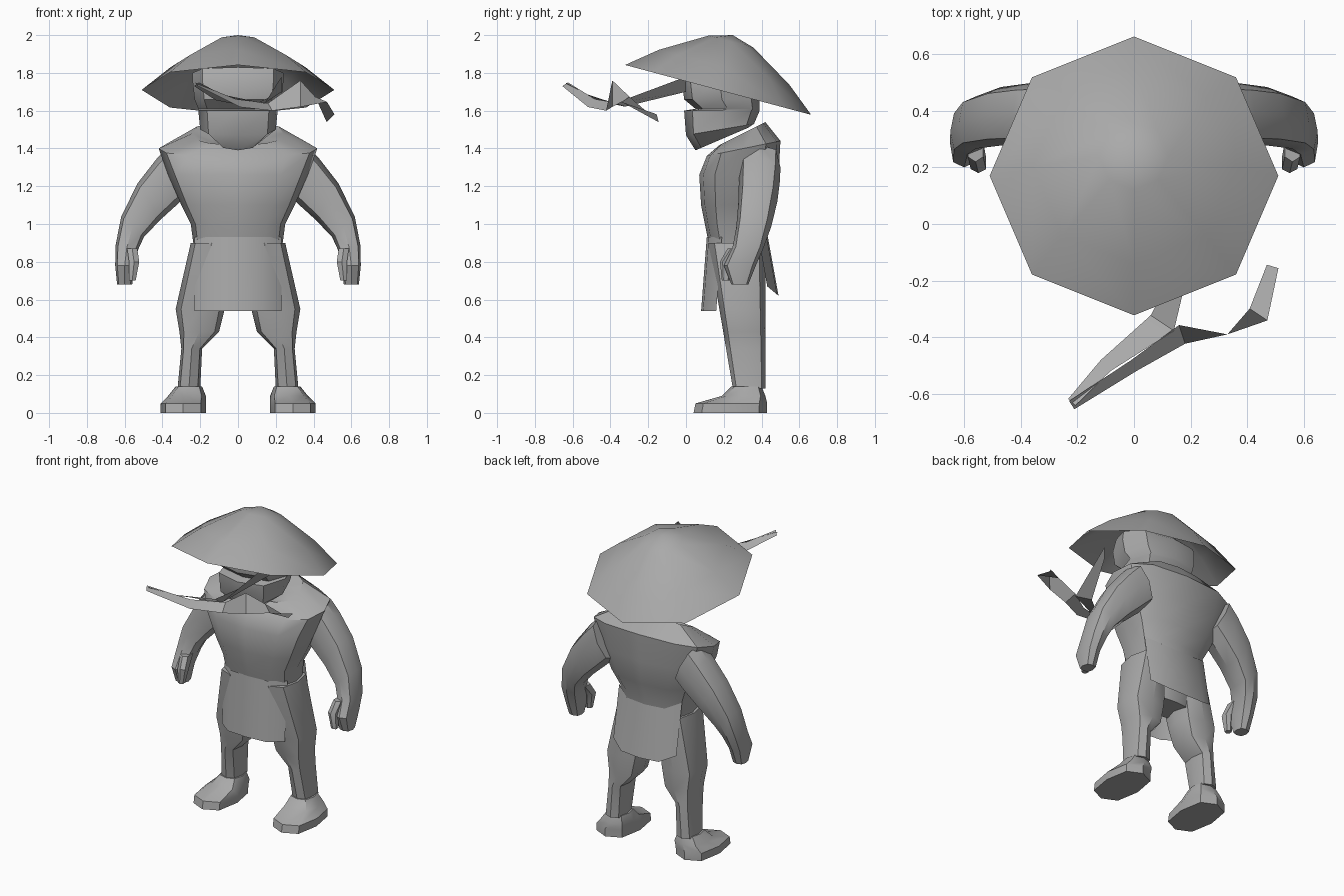
import bpy, bmesh, math
from mathutils import Matrix, Vector

cube = bpy.data.objects.get("Cube")
if cube:
    bpy.data.objects.remove(cube, do_unlink=True)

grey = bpy.data.materials.new("clay_grey")
grey.use_nodes = True
grey.diffuse_color = (.4, .4, .4, 1)
grey.node_tree.nodes["Principled BSDF"].inputs["Base Color"].default_value = grey.diffuse_color


def finish(name, bm):
    bmesh.ops.recalc_face_normals(bm, faces=bm.faces)
    mesh = bpy.data.meshes.new(name)
    bm.to_mesh(mesh)
    bm.free()
    mesh.materials.append(grey)
    obj = bpy.data.objects.new(name, mesh)
    bpy.context.collection.objects.link(obj)
    bpy.ops.object.select_all(action='DESELECT')
    obj.select_set(True)
    bpy.context.view_layer.objects.active = obj
    bpy.ops.object.shade_smooth_by_angle(angle=math.radians(35))


def bridge(bm, rows, closed):
    count = len(rows[0])
    for lower, upper in zip(rows, rows[1:]):
        for i in range(count if closed else count - 1):
            j = (i + 1) % count
            bm.faces.new((lower[i], lower[j], upper[j], upper[i]))


def sheet(name, lines):
    bm = bmesh.new()
    bridge(bm, [[bm.verts.new(point) for point in line] for line in lines], False)
    finish(name, bm)


def squared(value):
    return math.copysign(abs(value) ** .72, value)


def ring(z, half, front, back, x=0, rise=0, lean=0, sides=8):
    """Rounded cross-section; rise tips it up at the back, lean tips it up at the side."""
    points = []
    for i in range(sides):
        turn = math.tau * i / sides
        across, along = squared(math.sin(turn)), -squared(math.cos(turn))
        points.append(Vector((x + half * across,
                              (front + back) / 2 + along * (back - front) / 2,
                              z + rise * along + lean * half * across)))
    return points


def loft(name, rings):
    bm = bmesh.new()
    rows = [[bm.verts.new(point) for point in loop] for loop in rings]
    bridge(bm, rows, True)
    bm.faces.new(rows[0])
    bm.faces.new(rows[-1])
    finish(name, bm)


def pair(name, rings):
    for label, side in (("left", 1), ("right", -1)):
        loft(label + "_" + name, [[Vector((p.x * side, p.y, p.z)) for p in loop] for loop in rings])


def flap(name, top, bottom, y_top, y_bottom, wrap, lift):
    """Hanging cloth whose side edges curl round the hips."""
    lines = []
    for t in (0, .5, 1):
        y = y_top + (y_bottom - y_top) * t
        z = top + (bottom - top) * t
        lines.append([(.23 * s, y + wrap * s ** 4, z + lift * s ** 4) for s in (-1, -.6, 0, .6, 1)])
    sheet(name, lines)


def ribbon(name, path):
    """Path of (point, half width, twist in degrees)."""
    points = [Vector(point) for point, half, twist in path]
    lines = []
    for i, (point, half, twist) in enumerate(path):
        heading = points[min(i + 1, len(points) - 1)] - points[max(i - 1, 0)]
        flat = Vector((-heading.y, heading.x, 0)).normalized()
        angle = math.radians(twist)
        offset = half * (flat * math.cos(angle) + Vector((0, 0, math.sin(angle))))
        lines.append((points[i] - offset, points[i] + offset))
    sheet(name, lines)


# Wide straw hat: tilted eight-sided dome, open below
bm = bmesh.new()
rows = []
for share in (1, .7, .24):
    rows.append([bm.verts.new((.51 * share * math.sin(math.tau * i / 8),
                               .51 * share * math.cos(math.tau * i / 8),
                               .3 * (1 - share ** 1.5))) for i in range(8)])
bridge(bm, rows, True)
tip = bm.verts.new((0, 0, .3))
for i in range(8):
    bm.faces.new((rows[-1][i], rows[-1][(i + 1) % 8], tip))
bm.transform(Matrix.Translation((0, .17, 1.71)) @ Matrix.Rotation(math.radians(-15), 4, 'X'))
finish("hat", bm)

# Head with jutting jaw mask, eye notch and brow band
loft("head", [
    ring(z=1.45, half=.1, front=.05, back=.33, rise=.06),
    ring(z=1.5, half=.2, front=0, back=.36, rise=.03),
    ring(z=1.6, half=.21, front=-.01, back=.39),
    ring(z=1.61, half=.21, front=.05, back=.39),
    ring(z=1.66, half=.23, front=-.01, back=.39),
    ring(z=1.75, half=.24, front=-.02, back=.38),
    ring(z=1.8, half=.24, front=.02, back=.36, rise=-.03)])

# Vest, flaring up to pointed shoulders, and the collar
loft("vest", [
    ring(z=.62, half=.17, front=.2, back=.39, sides=12),
    ring(z=.85, half=.23, front=.13, back=.43, sides=12),
    ring(z=1, half=.25, front=.1, back=.43, sides=12),
    ring(z=1.1, half=.3, front=.08, back=.47, sides=12),
    ring(z=1.26, half=.37, front=.07, back=.49, sides=12),
    ring(z=1.4, half=.42, front=.11, back=.5, rise=.04, sides=12),
    ring(z=1.48, half=.24, front=.18, back=.42, rise=.06, sides=12),
    ring(z=1.45, half=.14, front=.2, back=.38, rise=.04, sides=12)])

# Front and back cloth flaps
flap("front_flap", top=.93, bottom=.54, y_top=.11, y_bottom=.08, wrap=.08, lift=0)
flap("back_flap", top=.95, bottom=.62, y_top=.43, y_bottom=.49, wrap=-.06, lift=.05)

# Legs, taken from inner and outer outlines, tapering forward with height
pair("leg", [ring(z=z, half=(outer - inner) / 2, x=(outer + inner) / 2, front=.27 - .17 * z, back=.42)
             for z, inner, outer in ((.9, .03, .25), (.55, .07, .33), (.43, .1, .31),
                                     (.34, .19, .3), (.13, .2, .32))])

# Shoes
pair("shoe", [
    ring(z=0, half=.12, front=.04, back=.43, x=.29),
    ring(z=.05, half=.12, front=.05, back=.43, x=.29),
    ring(z=.09, half=.1, front=.19, back=.42, x=.27),
    ring(z=.14, half=.07, front=.24, back=.4, x=.26)])

# Arms sweep along a quarter wave, then close into a hand
arm = []
for share in (0, .15, .4, .7, .95):
    swing = share * math.pi / 2
    arm.append(ring(z=1.3 - .45 * share, half=.06, x=.3 + .29 * math.sin(swing),
                    front=.28 - .04 * share ** 3, back=.5 - .1 * share ** 2,
                    lean=2 * math.cos(swing)))
arm.append(ring(z=.78, half=.05, front=.2, back=.37, x=.6))
arm.append(ring(z=.68, half=.04, front=.24, back=.33, x=.6))
pair("arm", arm)
pair("thumb", [
    ring(z=.87, half=.03, front=.22, back=.31, x=.56, sides=6),
    ring(z=.8, half=.03, front=.18, back=.25, x=.55, sides=6),
    ring(z=.7, half=.02, front=.19, back=.23, x=.56, sides=6)])

# Two thin ribbons blowing forward from the brow
ribbon("short_ribbon", [
    ((.23, 0, 1.74), .04, 90),
    ((.1, -.35, 1.63), .05, 10),
    ((-.1, -.5, 1.67), .03, 30),
    ((-.22, -.63, 1.74), .02, 30)])
ribbon("long_ribbon", [
    ((-.22, -.64, 1.74), .02, 30),
    ((0, -.5, 1.64), .03, 45),
    ((.17, -.39, 1.62), .04, 30),
    ((.33, -.39, 1.69), .07, 90),
    ((.44, -.32, 1.66), .04, 20),
    ((.49, -.15, 1.56), .03, -45)])
